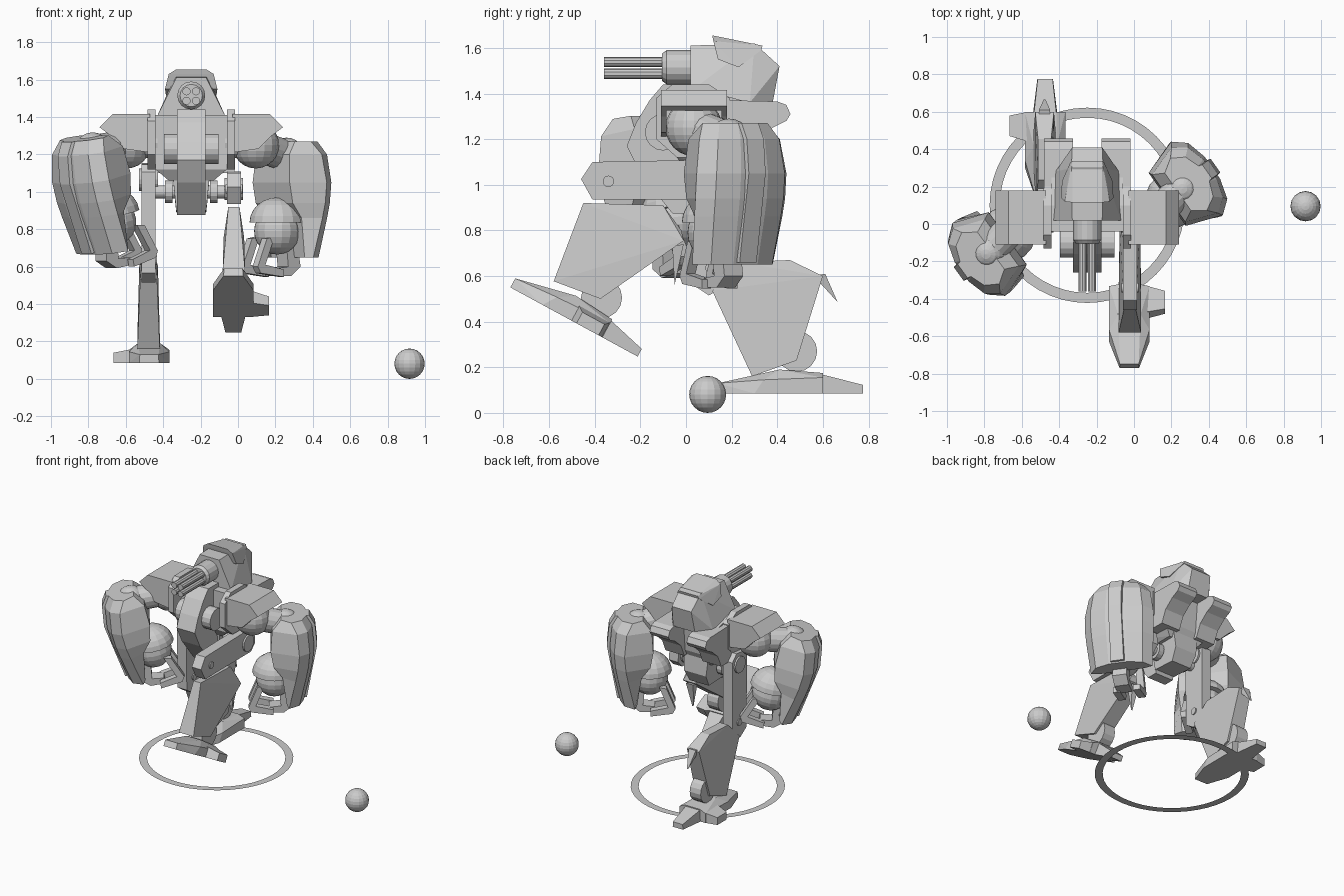
import bpy, bmesh
from math import radians, pi, sin, cos
from mathutils import Matrix, Vector

if "Cube" in bpy.data.objects:
    bpy.data.objects.remove(bpy.data.objects["Cube"])

MID = -0.25  # centre line of the body
SIDES = (("left", 1), ("right", -1))
I = Matrix.Identity(4)


def finish(name, bm, m=I):
    bmesh.ops.transform(bm, matrix=m, verts=bm.verts)
    bmesh.ops.recalc_face_normals(bm, faces=bm.faces)
    me = bpy.data.meshes.new(name)
    bm.to_mesh(me)
    bm.free()
    ob = bpy.data.objects.new(name, me)
    bpy.context.collection.objects.link(ob)


def hull(name, pts, m=I):
    bm = bmesh.new()
    vs = [bm.verts.new(p) for p in pts]
    bmesh.ops.convex_hull(bm, input=vs)
    bmesh.ops.delete(bm, geom=[v for v in bm.verts if not v.link_faces], context='VERTS')
    bmesh.ops.dissolve_limit(bm, angle_limit=0.02, verts=bm.verts, edges=bm.edges)
    finish(name, bm, m)


def sym(pts):
    """Both sides of points given as (half width, y, z)."""
    return [(s * x, y, z) for x, y, z in pts for s in (1, -1)]


def prism(name, axis, pts, a, b, m=I):
    """Extrude a profile along x (points y, z) or along y (points x, z)."""
    put = (lambda p, t: (t, p[0], p[1])) if axis == "x" else (lambda p, t: (p[0], t, p[1]))
    bm = bmesh.new()
    f = bm.faces.new([bm.verts.new(put(p, a)) for p in pts])
    ext = bmesh.ops.extrude_face_region(bm, geom=[f], use_keep_orig=True)
    d = Vector(put((0, 0), b - a))
    bmesh.ops.translate(bm, vec=d, verts=[v for v in ext["geom"] if isinstance(v, bmesh.types.BMVert)])
    finish(name, bm, m)


def rod(name, p, q, r, r2=None, seg=16, m=I):
    p, q = Vector(p), Vector(q)
    d = q - p
    bm = bmesh.new()
    bmesh.ops.create_cone(bm, cap_ends=True, segments=seg, radius1=r, radius2=r if r2 is None else r2, depth=d.length)
    place = Matrix.Translation((p + q) / 2) @ d.to_track_quat('Z', 'Y').to_matrix().to_4x4()
    finish(name, bm, m @ place)


def ball(name, c, r, m=I, dome=1.0):
    bm = bmesh.new()
    bmesh.ops.create_uvsphere(bm, u_segments=16, v_segments=12, radius=r)
    if dome < 1:
        bmesh.ops.bisect_plane(bm, geom=bm.verts[:] + bm.edges[:] + bm.faces[:],
                               plane_co=(0, 0, 0), plane_no=(0, 0, 1), clear_inner=True)
        bmesh.ops.holes_fill(bm, edges=[e for e in bm.edges if e.is_boundary])
    finish(name, bm, m @ Matrix.Translation(c) @ Matrix.Diagonal((1, 1, dome, 1)))


def loft(name, rings, m=I):
    bm = bmesh.new()
    loops = [[bm.verts.new(p) for p in ring] for ring in rings]
    for a, b in zip(loops, loops[1:]):
        for i in range(len(a)):
            j = (i + 1) % len(a)
            bm.faces.new((a[i], a[j], b[j], b[i]))
    bm.faces.new(loops[0])
    bm.faces.new(loops[-1])
    finish(name, bm, m)


B = Matrix.Translation((MID, 0, 0))

# Head with raised hood
hull("head", sym([(.18, .02, 1.41), (.17, .28, 1.36), (.09, .38, 1.36), (.08, .02, 1.61),
                  (.085, .3, 1.62), (.08, .41, 1.52)]), B)
hull("head_hood", sym([(.08, .115, 1.655), (.08, .335, 1.61), (.14, .14, 1.55),
                       (.135, .23, 1.515), (.09, .33, 1.59), (.12, .12, 1.63)]), B)

# Four-barrel gun
rod("gun_housing", (0, .04, 1.515), (0, -.085, 1.515), .075, m=B)
rod("gun_muzzle_ring", (0, -.085, 1.515), (0, -.105, 1.515), .075, .06, m=B)
for i in range(4):
    x, z = .036 * cos(pi / 4 + i * pi / 2), .036 * sin(pi / 4 + i * pi / 2)
    rod(f"gun_barrel_{i + 1}", (x, -.08, 1.512 + z), (x, -.36, 1.512 + z), .022, seg=10, m=B)

# Torso
hull("torso", sym([(.19, -.04, 1.41), (.19, .1, 1.41), (.19, .28, 1.36), (.19, .26, 1.14), (.19, -.04, 1.12),
                   (.12, .22, 1.06), (.12, .0, 1.06)]), B)
prism("chest_panel", "x", [(-.1, 1.44), (-.16, 1.37), (-.22, 1.27), (-.26, 1.17), (-.2, 1.05), (-.06, .875),
                           (.02, .875), (.06, 1.0), (.06, 1.44)], -.075, .075, B)
rod("chest_drum", (-.145, -.1, 1.23), (.145, -.1, 1.23), .08, m=B)
hull("pelvis", sym([(.1, .0, 1.1), (.1, .24, 1.1), (.08, .02, .9), (.08, .2, .89), (.09, .25, .98)]), B)
rod("hip_axle", (-.23, .08, 1.0), (.23, .08, 1.0), .035, m=B)

for side, s in SIDES:
    # Shoulder plate, back pod and shoulder pad
    prism(f"{side}_shoulder_plate", "x", [(-.13, 1.38), (-.06, 1.44), (.1, 1.44), (.19, 1.38), (.19, 1.2),
                                          (.1, 1.12), (-.04, 1.12), (-.13, 1.2)], s * .19, s * .235, B)
    prism(f"{side}_back_pod", "x", [(.1, 1.4), (.2, 1.37), (.4, 1.365), (.44, 1.35), (.458, 1.31), (.44, 1.28),
                                    (.38, 1.25), (.31, 1.19), (.27, 1.1), (.1, 1.1)], s * .075, s * .23, B)
    outer = [(s * .22, 1.415), (s * .42, 1.415), (s * .49, 1.345)]
    prism(f"{side}_shoulder_pad_top", "y", outer + [(s * .46, 1.325), (s * .22, 1.325)], -.11, .18, B)
    for tag, y in (("front", -.11), ("back", .155)):
        prism(f"{side}_shoulder_pad_{tag}", "y", outer + [(s * .43, 1.3), (s * .36, 1.23), (s * .22, 1.21)], y, y + .025, B)
    ball(f"{side}_shoulder_ball", (s * .345, .035, 1.25), .125, B)
    rod(f"{side}_shoulder_axle", (s * .18, .035, 1.26), (s * .3, .035, 1.26), .08, m=B)
    rod(f"{side}_hip_disc", (s * .1, .08, 1.0), (s * .14, .08, 1.0), .06, m=B)


# Arms: local x points outward through the armour
def arm(side, m, shoulder):
    def section(z, inner, out, h):
        half = [(inner, .72 * h), (out - .1, h), (out - .03, .76 * h), (out, .3 * h)]
        return [(u, v, z) for u, v in half] + [(u, -v, z) for u, v in reversed(half)]

    levels = [(1.27, -.07, .1, .17), (1.2, -.13, .14, .215), (1.05, -.14, .155, .24),
              (.94, -.12, .145, .24), (.86, -.06, .13, .235), (.65, -.03, .085, .215)]
    loft(f"{side}_forearm_armour", [section(*l) for l in levels], m)
    loft(f"{side}_forearm_strip", [[(o + d, w, z) for d, w in ((-.03, .055), (.02, .045), (.02, -.045), (-.03, -.055))]
                                   for z, o in ((1.27, .1), (1.2, .14), (1.05, .155), (.66, .085))], m)
    ball(f"{side}_elbow", (-.04, 0, 1.19), .1, m)
    rod(f"{side}_upper_arm", shoulder, m @ Vector((-.04, 0, 1.19)), .085)
    ball(f"{side}_hand_ball", (-.115, -.02, .79), .125, m)
    ball(f"{side}_hand_dome", (-.115, -.02, .835), .15, m, dome=.9)
    # Bent fingers and thumb
    for i, v in enumerate((-.09, .05)):
        prism(f"{side}_finger_{i + 1}", "y", [(-.18, .76), (-.23, .75), (-.29, .6), (-.27, .565), (-.12, .545), (-.12, .585),
                                              (-.24, .61)], v, v + .05, m)
    prism(f"{side}_thumb", "y", [(-.01, .72), (.01, .6), (-.05, .55), (-.15, .55), (-.15, .59), (-.07, .6),
                                 (-.08, .7)], -.06, .04, m)


def arm_matrix(x, y, z, turn, tilt):
    swing = Matrix.Translation((0, 0, 1.2)) @ Matrix.Rotation(radians(tilt), 4, 'Y') @ Matrix.Translation((0, 0, -1.2))
    return Matrix.Translation((x, y, z)) @ Matrix.Rotation(radians(turn), 4, 'Z') @ swing


arm("left", arm_matrix(.292, .212, 0, 35, 0), (.1, .035, 1.25))
arm("right", arm_matrix(-.81, -.175, .02, 216, 11), (-.6, .035, 1.25))


# Legs: thigh from hip to knee, shin block, ankle hub and calf spike
def leg(side, s, hip, turn, shin, ankle, spike):
    x = MID + s * .228
    X = Matrix.Translation((x, 0, 0))
    m = Matrix.Translation((x, *hip)) @ Matrix.Rotation(radians(turn), 4, 'X')
    prism(f"{side}_thigh", "x", [(.08, .06), (.04, .095), (-.5, .085), (-.55, .01), (-.5, -.08), (.04, -.08), (.09, -.03)],
          -.038, .038, m)
    rod(f"{side}_knee_bolt", (-.046, -.43, 0), (.046, -.43, 0), .025, m=m)
    rod(f"{side}_hip_bolt", (-.05, 0, 0), (.05, 0, 0), .06, m=m)
    hull(f"{side}_shin", sym(shin), X)
    rod(f"{side}_ankle", (-.045, *ankle), (.045, *ankle), .09, m=X)
    (y0, z0), (y1, z1) = spike
    hull(f"{side}_calf_spike", sym([(.03, y0 - .03, z0), (.03, y0 + .02, z0 + .01), (.005, y1, z1)]), X)


leg("left", 1, (.09, 1.015), 0,
    [(.03, -.45, .92), (.06, -.58, .577), (.06, -.375, .5), (.055, -.01, .755), (.03, -.02, .8), (.03, -.1, .91)],
    (-.37, .505), ((-.03, .73), (-.05, .56)))
leg("right", -1, (.11, 1.065), 90,
    [(.045, .115, .535), (.06, .29, .16), (.06, .485, .23), (.05, .6, .6), (.035, .455, .67), (.035, .235, .66)],
    (.485, .27), ((.59, .6), (.665, .485)))


# Feet: long front toe, outer side toe and heel, measured back from the toe tip
def foot(side, s, tip, pitch):
    m = Matrix.Translation((MID + s * .225, *tip)) @ Matrix.Rotation(radians(pitch), 4, 'X')
    hull(f"{side}_foot", sym([(.052, 0, 0), (.05, 0, .045), (.108, .16, 0), (.108, .2, .06), (.108, .46, 0),
                              (.108, .46, .07), (.06, .27, .105), (.06, .46, .09)]), m)
    hull(f"{side}_side_toe", [(s * px, y, z) for px, a, b, h in ((.09, .3, .46, .075), (.19, .33, .44, .055))
                              for y in (a, b) for z in (0, h)], m)
    hull(f"{side}_heel", sym([(.065, .45, 0), (.06, .45, .085), (.042, .635, 0), (.04, .635, .038)]), m)


foot("left", 1, (-.77, .55), -28.5)
foot("right", -1, (.14, .085), 0)

# Flat base ring and loose ball
bm = bmesh.new()
for r in (.468, .522):
    bmesh.ops.create_circle(bm, segments=48, radius=r)
bmesh.ops.bridge_loops(bm, edges=bm.edges[:])
finish("base_ring", bm, Matrix.Translation((MID, .1, .083)))
ball("loose_ball", (.917, .095, .081), .081)
